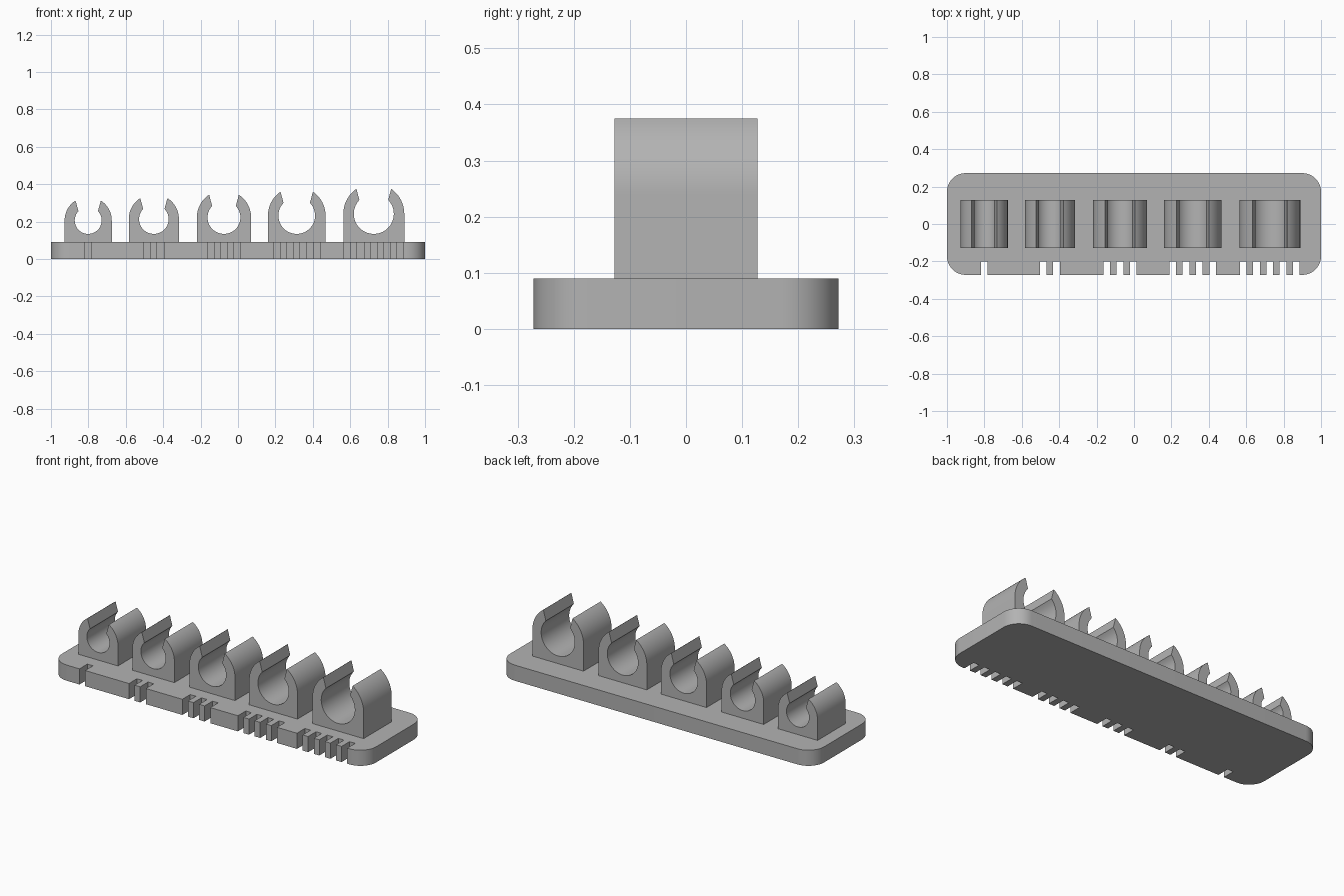
import bpy, bmesh
from math import sin, cos, pi, asin, acos, radians
from mathutils import Vector

if "Cube" in bpy.data.objects:
    bpy.data.objects.remove(bpy.data.objects["Cube"], do_unlink=True)

grey = bpy.data.materials.new("plain grey")
grey.use_nodes = True
colour = (0.45, 0.45, 0.45, 1)
grey.diffuse_color = colour
grey.node_tree.nodes["Principled BSDF"].inputs["Base Color"].default_value = colour

PLATE_H, HALF_W, HALF_D, CORNER = 0.09, 1.0, 0.272, 0.1
CLIP_HALF_D = 0.1275
SLOT_W, SLOT_PITCH, SLOT_BACK = 0.036, 0.071, -0.2
FLOOR = 0.134  # lowest point of every bore

# x centre, outer radius, bore radius
CLIPS = [(-0.801, 0.126, 0.072), (-0.45, 0.134, 0.079), (-0.075, 0.145, 0.088),
         (0.314, 0.154, 0.098), (0.726, 0.163, 0.107)]


def arc(cx, cy, r, a0, a1, n):
    steps = [a0 + (a1 - a0) * i / n for i in range(n + 1)]
    return [(cx + r * cos(a), cy + r * sin(a)) for a in steps]


def extrude_profile(name, points, to_3d, direction):
    """Fill a closed outline and extrude it into a solid."""
    bm = bmesh.new()
    face = bm.faces.new([bm.verts.new(to_3d(u, v)) for u, v in points])
    result = bmesh.ops.extrude_face_region(bm, geom=[face])
    moved = [g for g in result["geom"] if isinstance(g, bmesh.types.BMVert)]
    bmesh.ops.translate(bm, verts=moved, vec=Vector(direction))
    bmesh.ops.recalc_face_normals(bm, faces=bm.faces)
    mesh = bpy.data.meshes.new(name)
    bm.to_mesh(mesh)
    bm.free()
    mesh.materials.append(grey)
    obj = bpy.data.objects.new(name, mesh)
    bpy.context.collection.objects.link(obj)
    bpy.ops.object.select_all(action="DESELECT")
    obj.select_set(True)
    bpy.context.view_layer.objects.active = obj
    bpy.ops.object.shade_smooth_by_angle(angle=radians(30))
    return obj


# Base plate: rounded rectangle with counting slots along the front edge
ix, iy = HALF_W - CORNER, HALF_D - CORNER
outline = arc(-ix, -iy, CORNER, pi, 1.5 * pi, 12)
for number, (cx, _, _) in enumerate(CLIPS):
    for k in range(number + 1):
        x = cx + (k - number / 2) * SLOT_PITCH
        a, b = x - SLOT_W / 2, x + SLOT_W / 2
        outline += [(a, -HALF_D), (a, SLOT_BACK), (b, SLOT_BACK), (b, -HALF_D)]
outline += arc(ix, -iy, CORNER, -pi / 2, 0, 12)
outline += arc(ix, iy, CORNER, 0, pi / 2, 12)
outline += arc(-ix, iy, CORNER, pi / 2, pi, 12)
extrude_profile("base_plate", outline, lambda u, v: (u, v, 0), (0, 0, PLATE_H))

# Clips: open rings with a flared mouth, on straight-sided feet
for number, (cx, outer, bore) in enumerate(CLIPS):
    cz = FLOOR + bore
    lip = bore * 0.72
    tip_angle = acos((lip + 0.016) / outer)
    lip_angle = acos(lip / bore)
    shape = [(cx - outer, PLATE_H), (cx + outer, PLATE_H)]
    shape += arc(cx, cz, outer, 0, tip_angle, 14)
    shape += arc(cx, cz, bore, lip_angle, -pi - lip_angle, 44)
    shape += arc(cx, cz, outer, pi - tip_angle, pi, 14)
    extrude_profile(f"clip_{number + 1}", shape,
                    lambda u, v: (u, -CLIP_HALF_D, v), (0, 2 * CLIP_HALF_D, 0))
